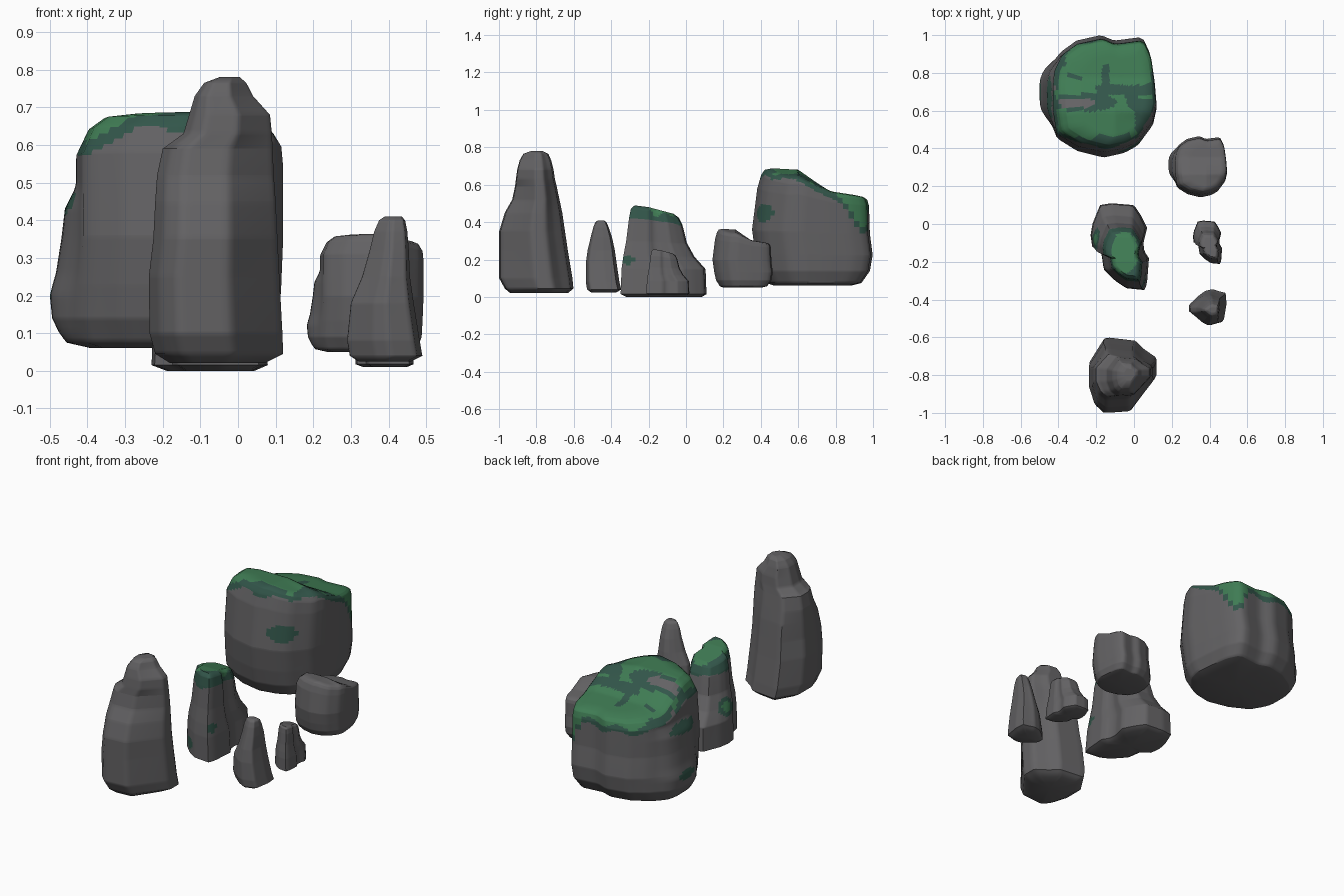
import bpy, math
from math import exp

if "Cube" in bpy.data.objects:
    bpy.data.objects.remove(bpy.data.objects["Cube"])

# Colours
def mat(name, rgb):
    m = bpy.data.materials.new(name)
    m.diffuse_color = (*rgb, 1)
    m.use_nodes = True
    m.node_tree.nodes["Principled BSDF"].inputs["Base Color"].default_value = m.diffuse_color
    return m

MATS = [mat("stone grey", (0.125, 0.122, 0.127)),
        mat("dark moss", (0.032, 0.092, 0.068)),
        mat("bright moss", (0.05, 0.2, 0.088))]


def lerp_table(table, t):
    """Linear interpolation in rows of (key, values...)."""
    if t <= table[0][0]:
        return table[0][1:]
    for a, b in zip(table, table[1:]):
        if t <= b[0]:
            f = (t - a[0]) / (b[0] - a[0])
            return [p + (q - p) * f for p, q in zip(a[1:], b[1:])]
    return table[-1][1:]


def resample(poly, n):
    """Outline as n rays from its middle, scaled to a -1..1 box."""
    xs, ys = zip(*poly)
    cx, cy = (min(xs) + max(xs)) / 2, (min(ys) + max(ys)) / 2
    hx, hy = (max(xs) - min(xs)) / 2, (max(ys) - min(ys)) / 2
    pts = [((x - cx) / hx, (y - cy) / hy) for x, y in poly]
    out = []
    for i in range(n):
        a = 2 * math.pi * i / n
        dx, dy = math.cos(a), math.sin(a)
        best = 0
        for (x1, y1), (x2, y2) in zip(pts, pts[1:] + pts[:1]):
            ex, ey = x2 - x1, y2 - y1
            d = dx * ey - dy * ex
            if abs(d) < 1e-9:
                continue
            r = (x1 * ey - y1 * ex) / d
            s = (x1 * dy - y1 * dx) / d
            if r > 0 and -1e-6 <= s <= 1 + 1e-6:
                best = max(best, r)
        out.append((dx * best, dy * best))
    return out


def rock(name, outline, levels, top=None, bulge=None, moss=None,
         scale=1, src=(0, 0, 0), dst=(0, 0, 0), n=72, nz=44, ncap=14):
    """Loft the outline through levels (z, x0, x1, y0, y1) and cap it."""
    ring = resample(outline, n)
    z0, z1 = levels[0][0], levels[-1][0]
    zs = sorted({z0 + (z1 - z0) * i / nz for i in range(nz + 1)} | {l[0] for l in levels})
    rows = [(z, 1) for z in zs] + [(z1, 1 - i / ncap) for i in range(1, ncap)]
    verts, faces = [], []

    def place(px, py, z, k):
        x0, x1, y0, y1 = lerp_table(levels, z)
        x = (x0 + x1) / 2 + px * k * (x1 - x0) / 2
        y = (y0 + y1) / 2 + py * k * (y1 - y0) / 2
        if top:
            z += (top(x, y) - z1) * (z / z1) ** 3
        if bulge:
            x += bulge(x, y, z)
        return (x, y, z)

    for z, k in rows:
        verts += [place(px, py, z, k) for px, py in ring]
    for r in range(len(rows) - 1):
        for i in range(n):
            j = (i + 1) % n
            faces.append((r * n + i, r * n + j, r * n + n + j, r * n + n + i))
    last = (len(rows) - 1) * n
    verts += [place(0, 0, z1, 0), place(0, 0, z0, 0)]
    t, b = len(verts) - 2, len(verts) - 1
    for i in range(n):
        j = (i + 1) % n
        faces += [(last + i, last + j, t), (j, i, b)]
    me = bpy.data.meshes.new(name)
    me.from_pydata([tuple(d + (c - s) * scale for c, s, d in zip(v, src, dst))
                    for v in verts], [], faces)
    for m in (MATS if moss else MATS[:1]):
        me.materials.append(m)
    for p in me.polygons:
        p.use_smooth = True
        if moss:
            c = [sum(verts[v][a] for v in p.vertices) / len(p.vertices) for a in range(3)]
            p.material_index = moss(*c)
    ob = bpy.data.objects.new(name, me)
    bpy.context.collection.objects.link(ob)
    ob.select_set(True)
    bpy.context.view_layer.objects.active = ob
    bpy.ops.object.shade_smooth_by_angle(angle=math.radians(50))
    ob.select_set(False)


def blob(p, c, r):
    return sum(((a - b) / s) ** 2 for a, b, s in zip(p, c, r)) < 1


# Broad boulder: slopes down to the back, bulges low on its left
BROAD = [(-.43, .75), (-.42, .82), (-.38, .91), (-.3, .97), (-.17, 1.0), (-.1, .97),
         (.05, .99), (.09, .9), (.11, .75), (.12, .62), (.1, .53), (.02, .42),
         (-.05, .38), (-.16, .355), (-.3, .39), (-.41, .46), (-.43, .6)]
BROAD_LV = [(.06, -.36, .04, .47, .88), (.075, -.41, .085, .43, .94),
            (.14, -.435, .11, .39, .985), (.23, -.435, .115, .37, 1.0),
            (.36, -.43, .12, .352, .985), (.58, -.43, .12, .38, .98),
            (.65, -.40, .115, .40, .97), (.68, -.36, .10, .42, .95),
            (.69, -.28, .06, .46, .90)]
BROAD_TOP = [(.42, .69), (.6, .68), (.7, .61), (.77, .565), (1.0, .53)]


def broad_top(x, y):
    return lerp_table(BROAD_TOP, y)[0] - max(0, x + .1) * .25 * max(0, min(1, (.75 - y) / .2))


def broad_bulge(x, y, z):
    if x > -.3:
        return 0
    side = max(0, min(1, (-.3 - x) / .08))
    h = lerp_table([(.06, .04), (.1, .055), (.2, .065), (.26, .05), (.43, .03), (.49, 0)], z)[0]
    return -h * side * exp(-((y - .7) / .16) ** 4)


def broad_moss(x, y, z):
    p = (x, y, z)
    if blob(p, (-.3, .64, .65), (.1, .025, .2)) and z > .55:
        return 0
    edge = lerp_table([(.4, .645), (.62, .62), (.75, .53), (.9, .475), (1, .465)], y)[0]
    if y < .7:
        edge -= .05 * max(0, min(1, (-x - .25) / .15))
    edge -= .13 * exp(-((x - .07) / .06) ** 2 - ((y - .97) / .1) ** 2)
    edge += .012 * math.sin(x * 30 + y * 22)
    if z > edge:
        crack = (blob(p, (-.26, .645, .65), (.17, .05, .2))
                 or (abs(y - .71) < .025 and -.2 < x)
                 or (abs(x + .15) < .02 and .62 < y < .84))
        return 1 if crack or z < edge + .032 or y < .46 else 2
    spots = [((.0, .4, .45), (.09, .08, .05)), ((-.46, .66, .45), (.05, .12, .035)),
             ((-.5, .7, .2), (.03, .06, .03))]
    return 1 if any(blob(p, *s) for s in spots) else 0


rock("mossy_broad_boulder", BROAD, BROAD_LV, broad_top, broad_bulge, broad_moss)
rock("small_broad_boulder", BROAD, BROAD_LV, broad_top, broad_bulge,
     scale=.5, src=(-.5, .35, .06), dst=(.183, .14, .05))

# Footed boulder: upright block with a low foot at the back
FOOTED = [(-.22, 0), (-.18, .1), (-.12, .11), (0, .1), (.04, .04), (.07, -.02), (.05, -.1),
          (.055, -.15), (.08, -.17), (.07, -.3), (.06, -.35), (-.04, -.34), (-.1, -.3),
          (-.16, -.24), (-.175, -.14), (-.22, -.13), (-.23, -.06)]
FOOTED_LV = [(0, -.19, .045, -.32, .085), (.015, -.23, .08, -.35, .11),
             (.15, -.225, .07, -.345, .105), (.22, -.205, .06, -.335, .045),
             (.30, -.18, .05, -.32, .005), (.42, -.165, .045, -.305, -.02),
             (.47, -.15, .035, -.295, -.04), (.49, -.12, .015, -.275, -.065)]


def footed_top(x, y):
    return lerp_table([(-.28, .49), (-.2, .48), (-.05, .44)], y)[0]


def footed_moss(x, y, z):
    p = (x, y, z)
    if z > .41 - .1 * (y + .3) + .01 * math.sin(x * 40):
        return 2 if blob(p, (-.05, -.15, .46), (.075, .115, .1)) else 1
    if blob(p, (-.2, -.08, .21), (.04, .03, .03)):
        return 2
    spots = [((-.2, -.08, .21), (.06, .06, .05)), ((.06, -.31, .2), (.035, .03, .03)),
             ((-.1, -.29, .07), (.06, .04, .035))]
    return 1 if any(blob(p, *s) for s in spots) else 0


rock("mossy_footed_boulder", FOOTED, FOOTED_LV, footed_top, None, footed_moss)
rock("small_footed_boulder", FOOTED, FOOTED_LV, footed_top,
     scale=.5, src=(-.23, -.35, 0), dst=(.312, -.212, .01))

# Tall standing stones, tapering to a blunt tip
rock("tall_stone",
     [(-.24, -.72), (-.16, -.59), (0, -.61), (.05, -.66), (.12, -.71), (.12, -.8),
      (-.02, -.99), (-.16, -1.0), (-.21, -.95), (-.24, -.85)],
     [(.02, -.18, .07, -.94, -.63), (.045, -.22, .12, -.97, -.6), (.1, -.235, .118, -1, -.605),
      (.25, -.237, .11, -1, -.63), (.35, -.225, .105, -1, -.645), (.45, -.22, .1, -.97, -.66),
      (.52, -.215, .095, -.93, -.675), (.59, -.20, .092, -.915, -.69),
      (.63, -.145, .09, -.91, -.7), (.68, -.13, .085, -.903, -.707),
      (.73, -.115, .04, -.89, -.72), (.765, -.09, .022, -.87, -.735),
      (.78, -.05, .005, -.83, -.765)])
rock("small_tall_stone",
     [(.29, -.42), (.33, -.38), (.37, -.35), (.41, -.34), (.44, -.35), (.48, -.36),
      (.485, -.42), (.47, -.51), (.4, -.53), (.36, -.51), (.29, -.45)],
     [(.025, .32, .46, -.51, -.37), (.04, .297, .49, -.53, -.345), (.08, .29, .483, -.537, -.355),
      (.18, .3, .467, -.537, -.37), (.25, .33, .457, -.527, -.38), (.32, .35, .454, -.51, -.395),
      (.37, .362, .45, -.497, -.412), (.4, .375, .444, -.485, -.425), (.41, .39, .435, -.47, -.44)])
